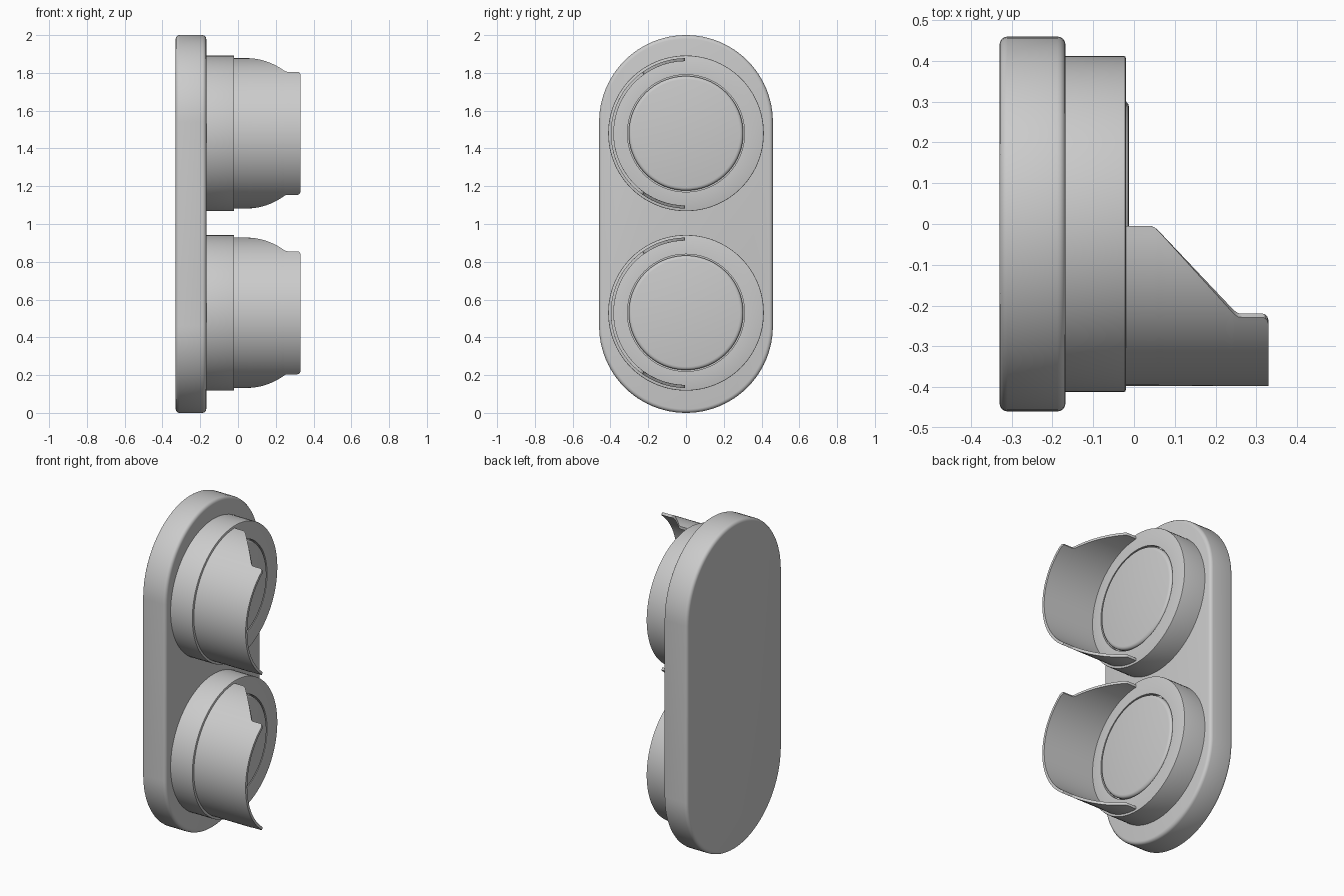
import bpy, bmesh
from math import pi, sin, cos, acos

if "Cube" in bpy.data.objects:
    bpy.data.objects.remove(bpy.data.objects["Cube"])


def finish(name, bm):
    bmesh.ops.recalc_face_normals(bm, faces=bm.faces[:])
    me = bpy.data.meshes.new(name)
    bm.to_mesh(me)
    bm.free()
    ob = bpy.data.objects.new(name, me)
    bpy.context.collection.objects.link(ob)
    return ob


def smooth(ob):
    bpy.ops.object.select_all(action='DESELECT')
    ob.select_set(True)
    bpy.context.view_layer.objects.active = ob
    bpy.ops.object.shade_smooth_by_angle(angle=0.6)


def lathe(name, profile, z, n=96):
    """Revolve (radius, x) points around the x axis at height z."""
    bm = bmesh.new()
    rings = []
    for r, x in profile:
        if r == 0:
            rings.append([bm.verts.new((x, 0, z))] * n)
        else:
            rings.append([bm.verts.new((x, r * cos(2 * pi * i / n), z + r * sin(2 * pi * i / n)))
                          for i in range(n)])
    for a, b in zip(rings, rings[1:]):
        for i in range(n):
            j = (i + 1) % n
            bm.faces.new(list(dict.fromkeys((a[i], a[j], b[j], b[i]))))
    ob = finish(name, bm)
    smooth(ob)


def visor(name, z, r_out=0.398, r_in=0.382, n=48):
    """Half tube whose radial side edges follow a stepped slope."""
    edge = [(-0.03, -0.005), (0.04, -0.005), (0.05, -0.008), (0.06, -0.017)]
    edge += [(0.06 + 0.18 * k / 10, -0.017 - 0.198 * k / 10) for k in range(1, 11)]
    edge += [(0.247, -0.222), (0.256, -0.228), (0.265, -0.229), (0.315, -0.229),
             (0.322, -0.231), (0.327, -0.237), (0.33, -0.246)]
    bm = bmesh.new()
    shells = []
    for r in (r_out, r_in):
        rows = []
        for x, y in edge:
            t = acos(-y / r_out)
            rows.append([bm.verts.new((x, -r * cos(t * (2 * i / n - 1)),
                                       z + r * sin(t * (2 * i / n - 1)))) for i in range(n + 1)])
        shells.append(rows)
        for a, b in zip(rows, rows[1:]):
            for i in range(n):
                bm.faces.new((a[i], a[i + 1], b[i + 1], b[i]))
    o, s = shells
    for k in (0, -1):
        for i in range(n):
            bm.faces.new((o[k][i], o[k][i + 1], s[k][i + 1], s[k][i]))
        for j in range(len(edge) - 1):
            bm.faces.new((o[j][k], o[j + 1][k], s[j + 1][k], s[j][k]))
    smooth(finish(name, bm))


# Pill-shaped back plate with rounded rims
R = 0.46
bm = bmesh.new()
pts = []
for start, cz in ((0, 2 - R), (pi, R)):
    for i in range(49):
        a = start + pi * i / 48
        pts.append(bm.verts.new((-0.33, R * cos(a), cz + R * sin(a))))
face = bm.faces.new(pts)
new = bmesh.ops.extrude_face_region(bm, geom=[face])['geom']
bmesh.ops.translate(bm, vec=(0.162, 0, 0), verts=[v for v in new if isinstance(v, bmesh.types.BMVert)])
rims = [e for e in bm.edges if abs(e.verts[0].co.x - e.verts[1].co.x) < 1e-5]
bmesh.ops.bevel(bm, geom=rims, offset=0.02, segments=4, profile=0.5, affect='EDGES')
smooth(finish("back_plate", bm))

# Two lamps: housing with lens seat, lens and visor
for label, z in (("upper", 1.48), ("lower", 0.53)):
    lathe(label + "_housing", [(0, -0.18), (0.412, -0.18), (0.412, -0.025), (0.411, -0.0215),
                               (0.407, -0.02), (0.31, -0.02), (0.31, -0.05), (0, -0.05)], z)
    lathe(label + "_lens", [(0, -0.055), (0.303, -0.055), (0.303, -0.026), (0.3, -0.019),
                            (0.294, -0.014), (0.285, -0.012), (0, -0.012)], z)
    visor(label + "_visor", z)
